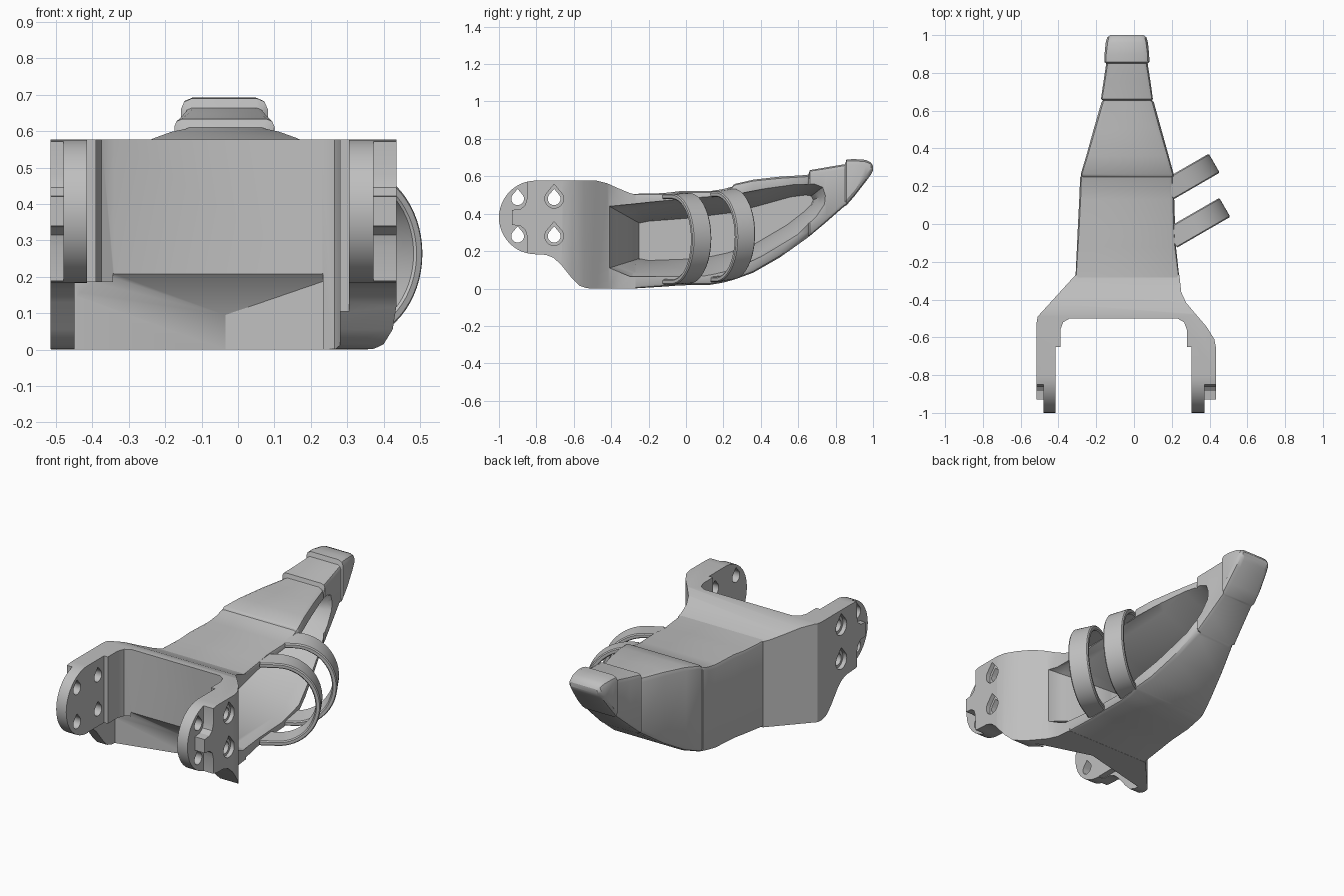
import bpy, bmesh, math
from mathutils import Vector

if "Cube" in bpy.data.objects:
    bpy.data.objects.remove(bpy.data.objects["Cube"])

gray = bpy.data.materials.new("warm_gray")
gray.diffuse_color = (0.52, 0.52, 0.52, 1)
gray.use_nodes = True
gray.node_tree.nodes["Principled BSDF"].inputs["Base Color"].default_value = gray.diffuse_color


def loft(name, rings):
    """Skin a row of equal-length rings and cap both ends."""
    bm = bmesh.new()
    rows = [[bm.verts.new(p) for p in r] for r in rings]
    n = len(rows[0])
    for a, b in zip(rows, rows[1:]):
        for i in range(n):
            j = (i + 1) % n
            bm.faces.new((a[i], a[j], b[j], b[i]))
    bm.faces.new(rows[0])
    bm.faces.new(rows[-1])
    bmesh.ops.recalc_face_normals(bm, faces=bm.faces)
    return finish(name, bm)


def hull(name, pts):
    bm = bmesh.new()
    for p in pts:
        bm.verts.new(p)
    bmesh.ops.convex_hull(bm, input=bm.verts)
    return finish(name, bm)


def finish(name, bm):
    me = bpy.data.meshes.new(name)
    bm.to_mesh(me)
    bm.free()
    me.materials.append(gray)
    ob = bpy.data.objects.new(name, me)
    bpy.context.collection.objects.link(ob)
    return ob


def boolean(ob, cutter, op="DIFFERENCE", keep=False):
    m = ob.modifiers.new("cut", "BOOLEAN")
    m.object, m.operation, m.solver = cutter, op, "EXACT"
    bpy.context.view_layer.objects.active = ob
    bpy.ops.object.modifier_apply(modifier=m.name)
    if not keep:
        bpy.data.objects.remove(cutter)


def prism_x(name, pts, x0, x1):
    return loft(name, [[(x, y, z) for y, z in pts] for x in (x0, x1)])


def smooth(ob, angle=30):
    bpy.ops.object.select_all(action="DESELECT")
    ob.select_set(True)
    bpy.context.view_layer.objects.active = ob
    bpy.ops.object.shade_smooth_by_angle(angle=math.radians(angle))


# Fork: plan outline crossed with the side outline
plan = [(-.31, -.27), (-.51, -.49), (-.515, -.52), (-.515, -1.1),
        (-.415, -1.1), (-.415, -.65), (-.39, -.65), (-.39, -.56),
        (-.375, -.52), (-.34, -.5), (.23, -.5), (.265, -.52), (.28, -.56),
        (.28, -.65), (.305, -.65), (.305, -1.1), (.435, -1.1),
        (.435, -.66), (.425, -.61), (.385, -.545), (.325, -.475),
        (.275, -.415), (.25, -.36), (.24, -.27)]
side = [(-.27, .503), (-.3, .51), (-.36, .535), (-.42, .562), (-.48, .577)]
side += [(-.803 + .197 * math.cos(a), .38 + .197 * math.sin(a))
         for a in [math.radians(90 + 180 * i / 24) for i in range(25)]]
side += [(-.75, .18), (-.71, .165), (-.67, .13), (-.61, .055), (-.57, .015),
         (-.53, .002), (-.5, 0), (-.27, 0)]
fork = loft("fork", [[(x, y, z) for x, y in plan] for z in (-.1, .8)])
boolean(fork, prism_x("side_cutter", side, -.7, .7), "INTERSECT")

# V-shaped undercut below the inner wall of the fork
boolean(fork, hull("undercut", [
    (-.38, -.502, .21), (.3, -.502, .21), (-.035, -.4, .095), (-.035, -.4, -.05),
    (-.45, -.502, -.05), (.3, -.502, -.05), (-.45, -.502, .15)]))
# Thinner lower end of the left arm
boolean(fork, hull("arm_relief", [(x, y, z) for x in (-.45, -.3)
                                  for y in (-.8, -.5) for z in (-.05, .185)]))

# Outer layer of each arm ends in a scalloped edge around the front bolts
scallop = [(-1.1, .7), (-.85, .7), (-.85, .48), (-.86, .445), (-.885, .425),
           (-.93, .42), (-.93, .34), (-.885, .335), (-.86, .315), (-.85, .28),
           (-.85, .1), (-1.1, .1)]
boolean(fork, prism_x("left_scallop", scallop, -.7, -.48))
boolean(fork, prism_x("right_scallop", scallop, .372, .7))


# Teardrop bolt holes, the rear pair counterbored
def teardrop(y, z, r):
    pts = [(y + r * math.cos(a), z + r * math.sin(a))
           for a in [math.radians(145 + 250 * i / 20) for i in range(21)]]
    return pts + [(y, z + r * 1.55)]


for y in (-.9, -.705):
    for z in (.28, .48):
        boolean(fork, prism_x("hole", teardrop(y, z, .034), -.7, .7))
        if y > -.8:
            for x0, x1 in ((-.7, -.49), (.41, .7)):
                boolean(fork, prism_x("bore", teardrop(y, z, .05), x0, x1))

# Body: chamfered rectangular sections (y, left, right, bottom, top, chamfer)
sections = [(-.285, -.31, .24, .0, .506, .012), (-.12, -.302, .222, .01, .51, .02),
            (-.03, -.298, .218, .017, .521, .025), (.13, -.29, .213, .02, .521, .025),
            (.2, -.287, .21, .032, .532, .025), (.248, -.285, .208, .045, .545, .02),
            (.252, -.28, .208, .046, .553, .02), (.264, -.282, .21, .05, .56, .02),
            (.36, -.253, .184, .085, .582, .025), (.5, -.214, .145, .165, .598, .03),
            (.645, -.172, .105, .268, .607, .03), (.655, -.165, .095, .276, .61, .03),
            (.662, -.175, .1, .281, .633, .02), (.75, -.162, .088, .355, .648, .025),
            (.845, -.148, .073, .438, .664, .025), (.85, -.147, .072, .441, .664, .02),
            (.858, -.157, .082, .445, .69, .03), (.9, -.156, .08, .493, .692, .03),
            (.96, -.15, .074, .57, .688, .035), (.988, -.142, .066, .608, .675, .03),
            (1.0, -.125, .05, .63, .655, .01)]


def section(y, l, r, b, t, c):
    k = c * .3
    return [(x, y, z) for x, z in
            [(l + c, b), (r - c, b), (r - k, b + k), (r, b + c), (r, t - c),
             (r - k, t - k), (r - c, t), (l + c, t), (l + k, t - k),
             (l, t - c), (l, b + c), (l + k, b + k)]]


body = loft("body", [section(*s) for s in sections])

# Side recess: opening outline narrowing towards a smaller floor outline
opening = [(-.41, .11), (-.3, .065), (.1, .065), (.25, .1), (.4, .17), (.6, .285),
           (.7, .38), (.745, .45), (.75, .5), (.735, .545), (.69, .565), (.58, .56),
           (.4, .53), (.25, .5), (.0, .482), (-.3, .45), (-.41, .44)]
floor = [(-.25, .16), (-.2, .15), (.08, .16), (.22, .19), (.37, .24), (.54, .34),
         (.63, .41), (.67, .45), (.68, .475), (.67, .495), (.64, .5), (.56, .49),
         (.38, .44), (.24, .405), (.0, .375), (-.2, .36), (-.25, .35)]


def lip_x(y):
    """Outer side of the shell at y."""
    return .27 if y < -.35 else .22 if y < .2 else .21 - .2 * (y - .2)


def recess_ring(t, bend):
    """Ring at depth t (0 at the lip, 1 at the floor), eased for round walls."""
    ring = []
    for (a, b), (c, d) in zip(opening, floor):
        ring.append((lip_x(a) * (1 - t) - .16 * t,
                     a + (c - a) * bend, b + (d - b) * bend))
    return ring


recess = loft("recess", [[(.6, y, z) for y, z in opening]] +
              [recess_ring(t, b) for t, b in
               ((0, 0), (.15, .22), (.35, .48), (.6, .74), (.82, .91), (1, 1))])
boolean(body, recess, keep=True)
boolean(fork, recess)
smooth(body)
smooth(fork)


# Hoops: flat bands that swing out from the recess edges, turned 30 degrees
def hoop(name, base, low, high, start, tilt):
    out = Vector((math.cos(math.radians(30)), .5, 0))
    across = Vector((-.5, math.cos(math.radians(30)), 0))
    zc, h = (low + high) / 2, (high - low) / 2
    path = [(start, 0, 1)]
    path += [(.1, math.cos(a), math.sin(a))
             for a in [math.radians(90 - 180 * i / 32) for i in range(33)]]
    path += [(start, 0, -1)]
    rings = []
    for u, c, s in path:
        ring = []
        for w, t in ((-.058, .006), (-.052, 0), (.052, 0), (.058, .006),
                     (.058, .022), (.052, .028), (-.052, .028), (-.058, .022)):
            p = Vector((*base, zc)) + out * (u + c * (.23 - t)) + across * w
            p.z += s * (h - t) + tilt * w
            ring.append(p)
        rings.append(ring)
    smooth(loft(name, rings), 40)


hoop("front_hoop", (.195, -.077), .024, .508, .005, .05)
hoop("rear_hoop", (.139, .157), .042, .526, .05, .15)
